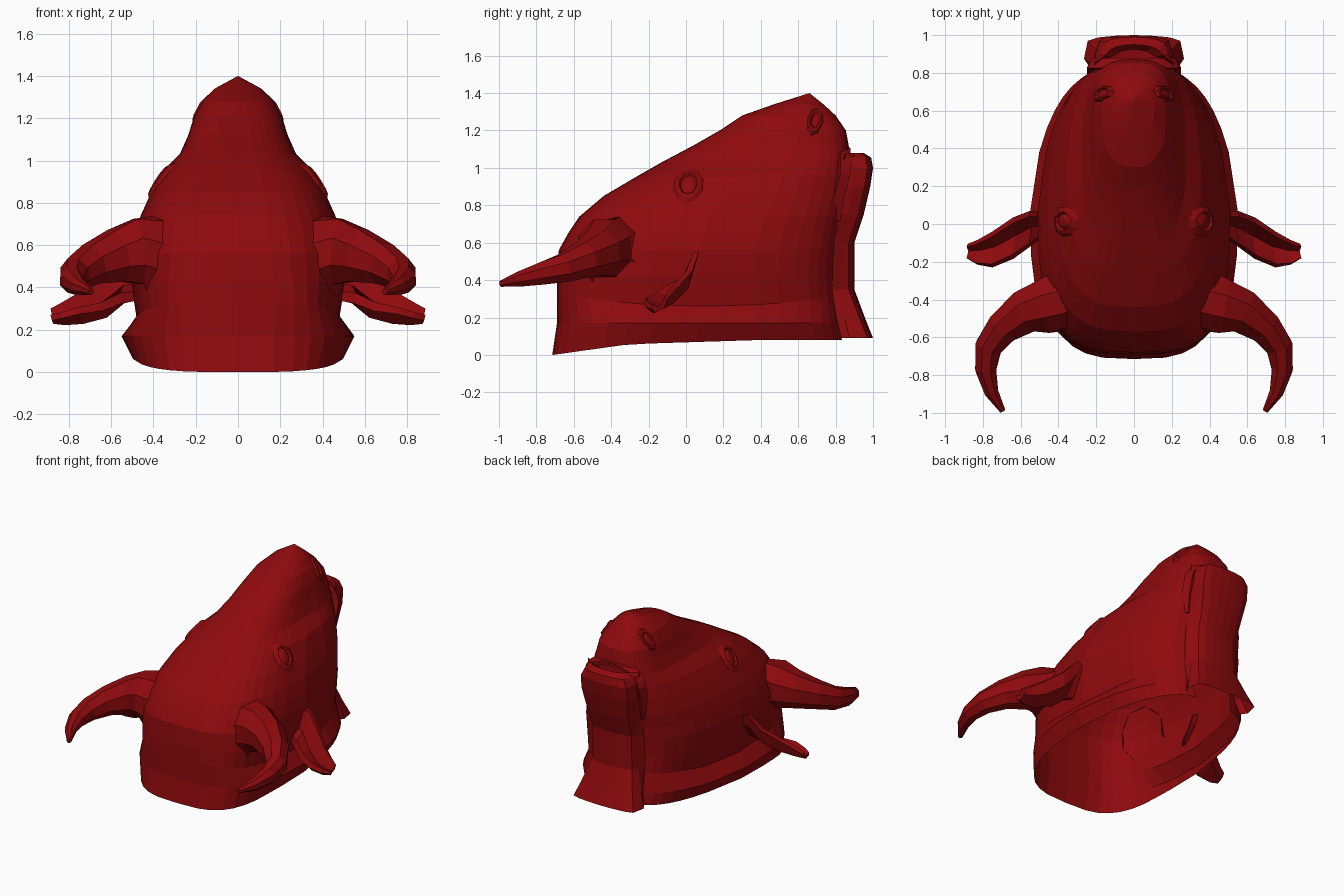
import bpy, bmesh, math
from mathutils import Vector
from mathutils.bvhtree import BVHTree

if "Cube" in bpy.data.objects:
    bpy.data.objects.remove(bpy.data.objects["Cube"])

red = bpy.data.materials.new("deep_red")
red.diffuse_color = (0.27, 0.003, 0.004, 1)
red.use_nodes = True
red.node_tree.nodes["Principled BSDF"].inputs["Base Color"].default_value = red.diffuse_color


def loft(name, rings, closed=True, cap_start=False, cap_end=False, drop=None):
    """Skin a list of equal-length point rings into one flat-shaded object."""
    bm = bmesh.new()
    rows = [[bm.verts.new(p) for p in r] for r in rings]
    n = len(rows[0])
    for a, b in zip(rows, rows[1:]):
        for i in range(n if closed else n - 1):
            j = (i + 1) % n
            bm.faces.new((a[i], a[j], b[j], b[i]))
    if cap_start:
        bm.faces.new(rows[0])
    if cap_end:
        bm.faces.new(rows[-1])
    bmesh.ops.remove_doubles(bm, verts=bm.verts, dist=0.0005)
    if drop:
        gone = [f for f in bm.faces if all(drop(v.co) for v in f.verts)]
        bmesh.ops.delete(bm, geom=gone, context='FACES')
    bmesh.ops.recalc_face_normals(bm, faces=bm.faces)
    me = bpy.data.meshes.new(name)
    bm.to_mesh(me)
    bm.free()
    me.materials.append(red)
    ob = bpy.data.objects.new(name, me)
    bpy.context.collection.objects.link(ob)
    return ob


# Head shell: stacked outlines
# (z, front y, back y, half width, front and back squareness, narrowing towards the back)
SECTIONS = [
    (0.08, -0.715, 0.84, 0.50, 3.2, 4, 0.30), (0.17, -0.69, 0.82, 0.55, 3.0, 4, 0.30),
    (0.26, -0.69, 0.81, 0.48, 3.6, 4, 0.28), (0.42, -0.69, 0.80, 0.505, 3.2, 4, 0.28),
    (0.56, -0.68, 0.81, 0.51, 3.0, 4, 0.28), (0.65, -0.63, 0.82, 0.49, 3.0, 4, 0.28),
    (0.74, -0.57, 0.84, 0.46, 3.0, 4, 0.26), (0.85, -0.44, 0.86, 0.41, 3.0, 4, 0.25),
    (0.95, -0.27, 0.87, 0.355, 2.9, 3.6, 0.2), (1.03, -0.13, 0.875, 0.275, 2.8, 3.4, 0.05),
    (1.12, 0.04, 0.87, 0.235, 2.6, 3, 0), (1.20, 0.18, 0.855, 0.21, 2.5, 2.8, 0),
    (1.28, 0.30, 0.80, 0.17, 2.3, 2.4, 0), (1.34, 0.47, 0.735, 0.11, 2, 2, 0),
    (1.40, 0.66, 0.66, 0.0, 2, 2, 0)]


def outline(k, z, yf, yb, w, nf, nb, taper, n=36):
    pts = []
    mid, half = (yf + yb) / 2, (yb - yf) / 2
    for i in range(n):
        t = 2 * math.pi * i / n
        s, c = math.sin(t), math.cos(t)
        e = 2 / (nb if c > 0 else nf)
        x = w * math.copysign(abs(s) ** e if abs(s) > 1e-6 else 0, s)
        u = math.copysign(abs(c) ** e, c)
        y = mid + half * u
        x *= 1 - taper * max(0, u) ** 1.5
        h = z
        if k == 0:    # rim dips towards the front
            h -= 0.045 * max(0, (-0.3 - y) / 0.415) + 0.035 * min(1, max(0, (0.4 - y) / 1.1))
        elif k == 2:  # crease lifts at both ends
            h += 0.06 * ((y - 0.1) / 0.75) ** 2
        pts.append((x, y, h))
    return pts


head = loft("head_shell", [outline(k, *s) for k, s in enumerate(SECTIONS)],
            drop=lambda p: abs(p.x) < 0.2 and p.y > 0.6 and p.z < 0.96)
tree = BVHTree.FromObject(head, bpy.context.evaluated_depsgraph_get())


# Lower jaw: raised strip up the back, flared at the rim, ending in a rounded chin
def jaw_ring(z, yo, inner, w):
    half = [(max(0.21, w), inner), (w + 0.03, inner + 0.045), (w + 0.01, yo - 0.03),
            (w * 0.8, yo - 0.012), (w * 0.4, yo - 0.003)]
    full = half + [(0, yo)] + [(-x, y) for x, y in reversed(half)]
    return [(x, y, z) for x, y in full]


JAW = [(0.09, 1.0, 0.83, 0.235), (0.19, 0.96, 0.805, 0.2), (0.35, 0.90, 0.78, 0.155),
       (0.60, 0.90, 0.79, 0.15), (0.75, 0.95, 0.82, 0.16), (0.90, 0.985, 0.845, 0.18),
       (1.0, 1.0, 0.85, 0.175), (1.055, 0.99, 0.85, 0.15), (1.08, 0.95, 0.85, 0.12),
       (1.04, 0.925, 0.84, 0.09), (1.03, 0.86, 0.80, 0.05)]
loft("lower_jaw", [jaw_ring(*j) for j in JAW], closed=False)

# Upper lip: arch over the mouth that runs down both sides of the jaw
lip = []
path = [(0.20, 0.80, 0.72, 0), (0.21, 0.825, 0.86, 0)]
path += [(0.21 * math.cos(a), 0.855, 0.97 + 0.12 * math.sin(a), a)
         for a in (math.pi * i / 10 for i in range(11))]
path += [(-0.21, 0.825, 0.86, math.pi), (-0.20, 0.80, 0.72, math.pi)]
for x, y, z, a in path:
    out = Vector((math.cos(a), 0, math.sin(a)))
    lip.append([Vector((x, y, z)) + out * u + Vector((0, v, 0)) for u, v in
                ((0.04, -0.03), (0.015, 0.025), (-0.02, 0.02), (-0.02, -0.05))])
loft("upper_lip", lip, cap_start=True, cap_end=True)


# Horn: tapering eight-sided tube bent forward, root laid on the head (x, y, z, radius)
HORN = [(0.42, -0.43, 0.565, 0.18), (0.47, -0.435, 0.57, 0.155), (0.57, -0.46, 0.55, 0.125),
        (0.69, -0.545, 0.51, 0.095), (0.77, -0.65, 0.465, 0.076),
        (0.785, -0.77, 0.435, 0.06), (0.755, -0.89, 0.405, 0.04), (0.695, -0.99, 0.38, 0.016)]


def horn_rings(side):
    pts = [Vector(h[:3]) for h in HORN]
    out = []
    for i, p in enumerate(pts):
        t = (pts[min(i + 1, len(pts) - 1)] - pts[max(i - 1, 0)]).normalized()
        u = t.cross(Vector((0, 0, 1))).normalized()
        v = u.cross(t)
        ring = []
        for k in range(8):
            a = 2 * math.pi * (k + 0.5) / 8
            q = p + HORN[i][3] * (math.cos(a) * u + 1.08 * math.sin(a) * v)
            q.x *= side
            ring.append(tree.find_nearest(q)[0] if i == 0 else q)
        out.append(ring)
    return out


# Ear: cupped leaf (centre x, y, z, half-width y, half-width z, cup depth)
EAR = [(0.47, 0.0, 0.43, 0.06, 0.09, 0.01), (0.55, -0.025, 0.44, 0.095, 0.115, 0.03),
       (0.64, -0.075, 0.37, 0.11, 0.08, 0.05), (0.75, -0.135, 0.32, 0.095, 0.045, 0.05),
       (0.83, -0.15, 0.285, 0.065, 0.03, 0.03), (0.88, -0.145, 0.265, 0.04, 0.02, 0.01)]


def ear_rings(side):
    out = []
    for x, y, z, wy, wz, d in EAR:
        sec = [(1, 0), (0.75, 0.02), (0.0, -d), (-0.75, 0.02), (-1, 0),
               (-0.6, -d - 0.015), (0.6, -d - 0.015)]
        out.append([(side * (x + 0.3 * h), y + wy * s - 0.3 * h, z + wz * s + h)
                    for s, h in sec])
    return out


# Small sculpted patch that follows the head surface, used for eyes and nostrils
def patch(name, at, along, length, width, steps, sides=10):
    loc, nor, _, _ = tree.find_nearest(Vector(at))
    if nor.dot(loc - Vector((0, 0.2, 0.6))) < 0:
        nor = -nor
    u = Vector(along)
    u = (u - nor * u.dot(nor)).normalized()
    v = nor.cross(u)
    rings = []
    for s, h in steps:
        ring = []
        for i in range(sides):
            a = 2 * math.pi * i / sides
            p = loc + u * length * s * math.cos(a) + v * width * s * math.sin(a)
            hit, _, _, _ = tree.find_nearest(p)
            ring.append(hit + nor * h)
        rings.append(ring)
    loft(name, rings)


EYE = [(1, -0.003), (0.75, 0.014), (0.6, 0.016), (0.5, 0.003), (0.25, 0.014), (0, 0.016)]
NOSTRIL = [(1, -0.003), (0.8, 0.014), (0.6, 0.012), (0.45, 0.002), (0, 0.002)]
for side, tag in ((1, "right"), (-1, "left")):
    loft("horn_" + tag, horn_rings(side), cap_end=True)
    loft("ear_" + tag, ear_rings(side), cap_end=True)
    patch("eye_" + tag, (0.35 * side, 0.015, 0.90), (0.75 * side, -0.1, -0.6), 0.12, 0.085, EYE)
    patch("nostril_" + tag, (0.16 * side, 0.69, 1.25), (0.6 * side, -0.2, -0.8), 0.1, 0.045,
          NOSTRIL, 8)
